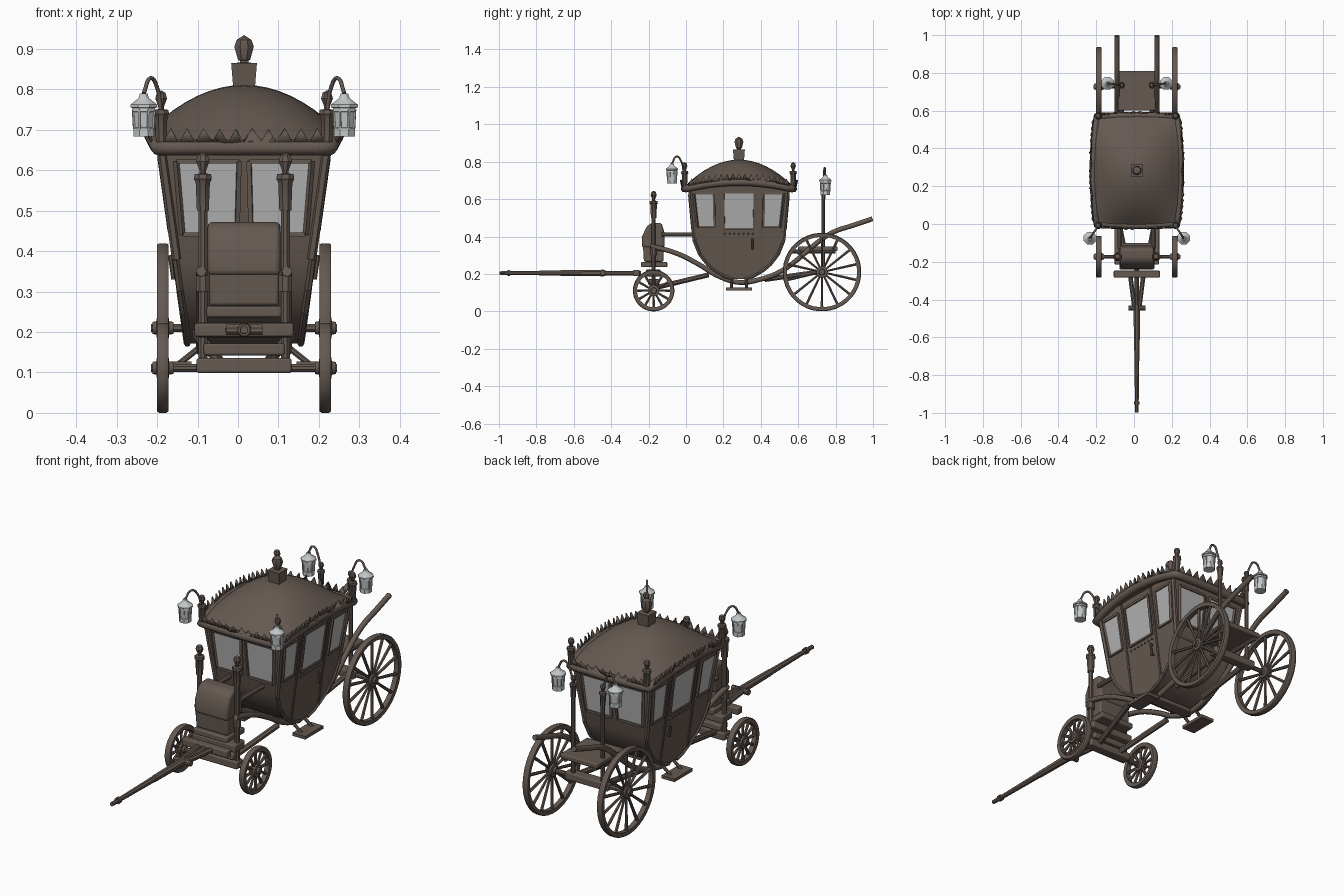
import bpy, bmesh, math
from mathutils import Vector, Matrix

if "Cube" in bpy.data.objects:
    bpy.data.objects.remove(bpy.data.objects["Cube"])

CX, CY = 0.015, 0.283          # middle of the cabin
SIDES = ((-1, "right"), (1, "left"))
ENDS = ((-1, "front"), (1, "rear"))


def material(name, color):
    m = bpy.data.materials.new(name)
    m.use_nodes = True
    m.diffuse_color = (*color, 1)
    m.node_tree.nodes["Principled BSDF"].inputs["Base Color"].default_value = (*color, 1)
    return m


WOOD = material("brown wood", (0.13, 0.10, 0.083))
GLASS = material("window grey", (0.45, 0.45, 0.45))
LAMP = material("lamp pale grey", (0.55, 0.57, 0.57))


def finish(bm, name, mat=WOOD, bevel=0):
    bmesh.ops.remove_doubles(bm, verts=bm.verts, dist=1e-5)
    bmesh.ops.recalc_face_normals(bm, faces=bm.faces)
    me = bpy.data.meshes.new(name)
    bm.to_mesh(me)
    bm.free()
    ob = bpy.data.objects.new(name, me)
    bpy.context.collection.objects.link(ob)
    me.materials.append(mat)
    if bevel:
        mod = ob.modifiers.new("bevel", 'BEVEL')
        mod.width, mod.segments = bevel, 3
    bpy.ops.object.select_all(action='DESELECT')
    bpy.context.view_layer.objects.active = ob
    ob.select_set(True)
    bpy.ops.object.shade_smooth_by_angle(angle=math.radians(35))
    return ob


def lathe(bm, prof, n, mat=Matrix()):
    rings = [[bm.verts.new(mat @ Vector((r * math.cos(a), r * math.sin(a), z)))
              for a in (math.tau * (i + 0.5) / n for i in range(n))] for r, z in prof]
    for a, b in zip(rings, rings[1:]):
        for i in range(n):
            j = (i + 1) % n
            bm.faces.new((a[i], a[j], b[j], b[i]))


def box(bm, center, size):
    bmesh.ops.create_cube(bm, size=1, matrix=Matrix.Translation(center) @ Matrix.Diagonal((*size, 1)))


def rod(bm, p, q, r0, r1=None, n=8):
    p, q = Vector(p), Vector(q)
    rot = (q - p).to_track_quat('Z', 'Y').to_matrix().to_4x4()
    turn = Matrix.Rotation(math.pi / n, 4, 'Z')
    bmesh.ops.create_cone(bm, cap_ends=True, segments=n, radius1=r0, radius2=r1 or r0,
                          depth=(q - p).length, matrix=Matrix.Translation((p + q) / 2) @ rot @ turn)


def tube(name, pts, r, cyclic=False):
    cu = bpy.data.curves.new(name, 'CURVE')
    cu.dimensions, cu.bevel_depth, cu.bevel_resolution, cu.use_fill_caps = '3D', r, 2, True
    cu.resolution_u = 5
    sp = cu.splines.new('BEZIER')
    sp.bezier_points.add(len(pts) - 1)
    for bp, p in zip(sp.bezier_points, pts):
        bp.co = p
        bp.handle_left_type = bp.handle_right_type = 'VECTOR' if cyclic else 'AUTO'
    sp.use_cyclic_u = cyclic
    cu.materials.append(WOOD)
    bpy.context.collection.objects.link(bpy.data.objects.new(name, cu))


def prism(name, prof, half, bevel=0):
    """Side outline (y, z) spread to half(z) on both sides of the middle."""
    bm = bmesh.new()
    a, b = [[bm.verts.new((CX + s * half(z), y, z)) for y, z in prof] for s in (-1, 1)]
    bm.faces.new(a)
    bm.faces.new(b)
    for i in range(len(prof)):
        j = (i + 1) % len(prof)
        bm.faces.new((a[i], a[j], b[j], b[i]))
    finish(bm, name, WOOD, bevel)


# Cabin shell, tapering downward with a rounded belly
def half_x(z):
    return 0.14 + (z - 0.17) * 0.14


def half_y(z):
    return 0.24 + (z - 0.38) * 0.09


belly = [(0.265, 0.67), (0.24, 0.38), (0.21, 0.305), (0.168, 0.25), (0.13, 0.218), (0.075, 0.185), (0.03, 0.172)]
outline = [(CY - u, z) for u, z in belly] + [(CY + u, z) for u, z in reversed(belly)]
prism("cabin", outline, half_x)


def on_wall(kind, s, u, z, d):
    if kind == "side":
        return Vector((CX + s * (half_x(z) + d), CY + u, z))
    return Vector((CX + u, CY + s * (half_y(z) + d), z))


def window(name, kind, s, quad):
    bm = bmesh.new()
    vs = [bm.verts.new(on_wall(kind, s, u, z, d)) for d in (-0.003, 0.003) for u, z in quad]
    bmesh.ops.convex_hull(bm, input=vs)
    finish(bm, name + "_window", GLASS)
    bm = bmesh.new()
    ring = [on_wall(kind, s, u, z, 0.002) for u, z in quad]
    for i in range(4):
        rod(bm, ring[i], ring[(i + 1) % 4], 0.008, n=4)
    finish(bm, name + "_window_frame")


for s, sn in SIDES:
    window(sn + "_door", "side", s, [(-0.08, 0.44), (0.08, 0.44), (0.084, 0.635), (-0.084, 0.635)])
    for e, en in ENDS:
        window(f"{sn}_{en}_side", "side", s,
               [(e * 0.13, 0.45), (e * 0.22, 0.45), (e * 0.24, 0.63), (e * 0.134, 0.63)])
        window(f"{sn}_{en}_end", "end", e,
               [(s * 0.018, 0.44), (s * 0.152, 0.44), (s * 0.167, 0.622), (s * 0.013, 0.622)])
    # Door edges, handle, studs and pillars
    bm = bmesh.new()
    for u in (-0.105, 0.105):
        rod(bm, on_wall("side", s, u, 0.2, 0), on_wall("side", s, u, 0.665, 0), 0.007, n=4)
    for e in (-1, 1):
        rod(bm, on_wall("side", s, e * 0.238, 0.38, -0.003), on_wall("side", s, e * 0.262, 0.66, -0.003), 0.012, n=6)
        for (u, z), (v, w) in zip(belly[1:], belly[2:]):
            rod(bm, on_wall("side", s, e * u, z, 0), on_wall("side", s, e * v, w, 0), 0.009, n=6)
    for i in range(7):
        c = on_wall("side", s, -0.075 + 0.025 * i, 0.415, 0.002)
        bmesh.ops.create_icosphere(bm, subdivisions=1, radius=0.005, matrix=Matrix.Translation(c))
    rod(bm, on_wall("side", s, 0.072, 0.33, 0.012), on_wall("side", s, 0.072, 0.39, 0.012), 0.006)
    for z in (0.335, 0.385):
        rod(bm, on_wall("side", s, 0.072, z, 0), on_wall("side", s, 0.072, z, 0.014), 0.005)
    finish(bm, sn + "_door_trim")
    # Hanging step
    bm = bmesh.new()
    box(bm, (CX + s * 0.165, CY, 0.12), (0.07, 0.14, 0.015))
    for u in (-0.04, 0.04):
        rod(bm, (CX + s * 0.1, CY + u, 0.17), (CX + s * 0.16, CY + u, 0.122), 0.008)
    finish(bm, sn + "_step")


# Domed roof with arched side edges
def roof_point(u, v):
    return Vector((CX + u * (0.212 + 0.018 * (1 - v * v)), CY + v * (0.285 + 0.006 * (1 - u * u)),
                   0.668 + (1 - v * v) * (0.035 + 0.108 * (1 - u * u))))


N = 16
bm = bmesh.new()
grid = [[bm.verts.new(roof_point(2 * i / N - 1, 2 * j / N - 1)) for i in range(N + 1)] for j in range(N + 1)]
for j in range(N):
    for i in range(N):
        bm.faces.new((grid[j][i], grid[j][i + 1], grid[j + 1][i + 1], grid[j + 1][i]))
finish(bm, "roof")

steps = [2 * i / N - 1 for i in range(N)]
rim = [(t, -1) for t in steps] + [(1, t) for t in steps] + [(-t, 1) for t in steps] + [(-1, -t) for t in steps]
tube("eave", [roof_point(u, v) - Vector((0, 0, 0.012)) for u, v in rim], 0.02, True)

# Saw-tooth crest along the eave
bm = bmesh.new()
for count, line in ((10, lambda t, s: (t, s)), (17, lambda t, s: (s, t))):
    for s in (-1, 1):
        for i in range(count):
            a, b = [roof_point(*line(-0.95 + 1.9 * k / count, s)) for k in (i, i + 1)]
            mid = (a + b) / 2
            out = Vector((mid.x - CX, 0, 0)) if count > 10 else Vector((0, mid.y - CY, 0))
            out.normalize()
            shift = out * 0.012
            bm.faces.new([bm.verts.new(p) for p in
                          (a + shift, b + shift, mid + shift * 1.6 + Vector((0, 0, 0.035)))])
crest = finish(bm, "eave_crest")
crest.modifiers.new("thickness", 'SOLIDIFY').thickness = 0.006

# Roof finial
bm = bmesh.new()
lathe(bm, [(0, 0.795), (0.037, 0.795), (0.045, 0.865), (0.015, 0.866), (0.015, 0.875), (0, 0.875)], 4,
      Matrix.Translation((CX, CY, 0)))
lathe(bm, [(0, 0.87), (0.016, 0.872), (0.026, 0.905), (0.02, 0.922), (0, 0.934)], 8, Matrix.Translation((CX, CY, 0)))
finish(bm, "roof_finial")


def torch(bm, x, y, z, k=1.0):
    """Flared cup topped by a bulb."""
    lathe(bm, [(0, 0), (0.016 * k, 0), (0.019 * k, 0.07 * k), (0.024 * k, 0.078 * k), (0.022 * k, 0.09 * k),
               (0.008 * k, 0.092 * k), (0.009 * k, 0.1 * k), (0.018 * k, 0.122 * k), (0.013 * k, 0.138 * k),
               (0, 0.145 * k)], 8, Matrix.Translation((x, y, z)))


def lantern(name, start, hang):
    """Hook from a cup to a hanging lamp whose cap peak is at hang."""
    a, b = Vector(start), Vector(hang)
    top = a.lerp(b, 0.6)
    top.z = b.z + 0.038
    tube(name + "_hook", [a, a.lerp(top, 0.4) + Vector((0, 0, 0.03)), top, b], 0.005)
    bm = bmesh.new()
    at = Matrix.Translation(b)
    lathe(bm, [(0, 0), (0.01, 0), (0.014, -0.012), (0.036, -0.028), (0.036, -0.035), (0.03, -0.036), (0.031, -0.045),
               (0.028, -0.046), (0.025, -0.085), (0.028, -0.086), (0.028, -0.107), (0, -0.107)], 8, at)
    for i in range(8):
        t = math.tau * (i + 0.5) / 8
        d = Vector((math.cos(t), math.sin(t), 0))
        rod(bm, b + d * 0.029 - Vector((0, 0, 0.04)), b + d * 0.026 - Vector((0, 0, 0.088)), 0.003, n=4)
    finish(bm, name, LAMP)


for s, sn in SIDES:
    # Roof corner torches
    for e, en in ENDS:
        bm = bmesh.new()
        torch(bm, CX + s * 0.205, CY + e * 0.29, 0.67, 0.88)
        finish(bm, f"{sn}_{en}_corner_torch")
    lantern(sn + "_front_lantern", (CX + s * 0.205, CY - 0.295, 0.74), (CX + s * 0.248, -0.075, 0.79))
    # Torch posts by the driver and at the back
    bm = bmesh.new()
    rod(bm, (CX + s * 0.102, -0.173, 0.13), (CX + s * 0.102, -0.173, 0.51), 0.012)
    rod(bm, (CX + s * 0.102, -0.173, 0.3), (CX + s * 0.102, -0.173, 0.34), 0.018)
    torch(bm, CX + s * 0.102, -0.173, 0.5)
    finish(bm, sn + "_front_post")
    bm = bmesh.new()
    rod(bm, (CX + s * 0.08, 0.735, 0.21), (CX + s * 0.08, 0.735, 0.62), 0.01)
    torch(bm, CX + s * 0.08, 0.735, 0.6, 0.75)
    finish(bm, sn + "_rear_post")
    lantern(sn + "_rear_lantern", (CX + s * 0.08, 0.735, 0.66), (CX + s * 0.155, 0.745, 0.73))
    # Long curved rails, braces and seat bars
    path = [(-0.19, 0.35), (-0.05, 0.31), (0.07, 0.25), (0.17, 0.19), (CY, 0.155), (0.4, 0.172), (0.5, 0.21),
            (0.6, 0.28), (0.68, 0.35), (0.78, 0.42), (0.9, 0.462), (0.997, 0.495)]
    tube(sn + "_rail", [(CX + s * 0.106, y, z) for y, z in path], 0.013)
    bm = bmesh.new()
    rod(bm, (CX + s * 0.09, -0.13, 0.41), (CX + s * 0.09, 0.05, 0.41), 0.012)
    rod(bm, (CX + s * 0.06, -0.17, 0.125), (CX + s * 0.115, 0.12, 0.195), 0.014)
    rod(bm, (CX + s * 0.08, 0.42, 0.17), (CX + s * 0.08, 0.73, 0.213), 0.014)
    rod(bm, (CX + s * 0.08, 0.57, 0.32), (CX + s * 0.08, 0.8, 0.32), 0.012)
    rod(bm, (CX + s * 0.035, -0.27, 0.205), (CX + s * 0.012, -0.45, 0.205), 0.013)
    finish(bm, sn + "_braces")

# Wheels
for en, y, R, n in (("front", -0.173, 0.111, 12), ("rear", 0.727, 0.21, 14)):
    for s, sn in SIDES:
        bm = bmesh.new()
        at = Matrix.Translation((CX + s * 0.201, y, R)) @ Matrix.Rotation(math.pi / 2, 4, 'Y')
        r = R - 0.022
        lathe(bm, [(r, -0.012), (R - 0.003, -0.014), (R, -0.009), (R, 0.009), (R - 0.003, 0.014), (r, 0.012),
                   (r, -0.012)], 40, at)
        lathe(bm, [(0, -0.026), (0.015, -0.026), (0.017, -0.016), (0.03, -0.014), (0.03, 0.014), (0.017, 0.016),
                   (0.015, 0.026), (0, 0.026)], 16, at)
        for i in range(n):
            t = math.tau * i / n
            d = Vector((math.cos(t), math.sin(t), 0))
            rod(bm, at @ (d * 0.02), at @ (d * (r + 0.005)), 0.006, 0.008, 6)
        finish(bm, f"{sn}_{en}_wheel")
    bm = bmesh.new()
    rod(bm, (CX - 0.23, y, R), (CX + 0.23, y, R), 0.011)
    finish(bm, en + "_axle")

# Driver's seat, cushion and front carriage beams
prism("driver_seat", [(-0.235, 0.34), (-0.235, 0.4), (-0.21, 0.455), (-0.185, 0.472), (-0.13, 0.472), (-0.115, 0.42),
                      (-0.115, 0.34)], lambda z: 0.09, 0.012)
prism("seat_skirt", [(-0.225, 0.265), (-0.23, 0.35), (-0.12, 0.35), (-0.12, 0.265)], lambda z: 0.086, 0.008)
for name, c, size in (("footboard", (-0.17, 0.25), (0.185, 0.14, 0.028)),
                      ("bolster", (-0.175, 0.205), (0.235, 0.08, 0.036)),
                      ("lower_beam", (-0.173, 0.157), (0.2, 0.06, 0.03)),
                      ("axle_beam", (-0.173, 0.117), (0.235, 0.05, 0.037)),
                      ("luggage_board", (0.705, 0.335), (0.2, 0.21, 0.025)),
                      ("rear_beam", (0.727, 0.213), (0.235, 0.05, 0.037)),
                      ("belly_beam", (CY, 0.155), (0.22, 0.06, 0.02)),
                      ("hitch_bar", (-0.265, 0.205), (0.245, 0.036, 0.034))):
    bm = bmesh.new()
    box(bm, (CX, *c), size)
    finish(bm, name, WOOD, 0.006)

# Draught pole with collars
bm = bmesh.new()
rod(bm, (CX, -0.43, 0.205), (CX, -0.998, 0.205), 0.018, 0.01)
rod(bm, (CX, -0.24, 0.205), (CX, -0.46, 0.205), 0.012)
rod(bm, (CX, -0.44, 0.205), (CX, -0.67, 0.205), 0.019, 0.016)
rod(bm, (CX, -0.955, 0.205), (CX, -0.94, 0.205), 0.016)
rod(bm, (CX - 0.045, -0.445, 0.205), (CX + 0.045, -0.445, 0.205), 0.014)
finish(bm, "draught_pole")
